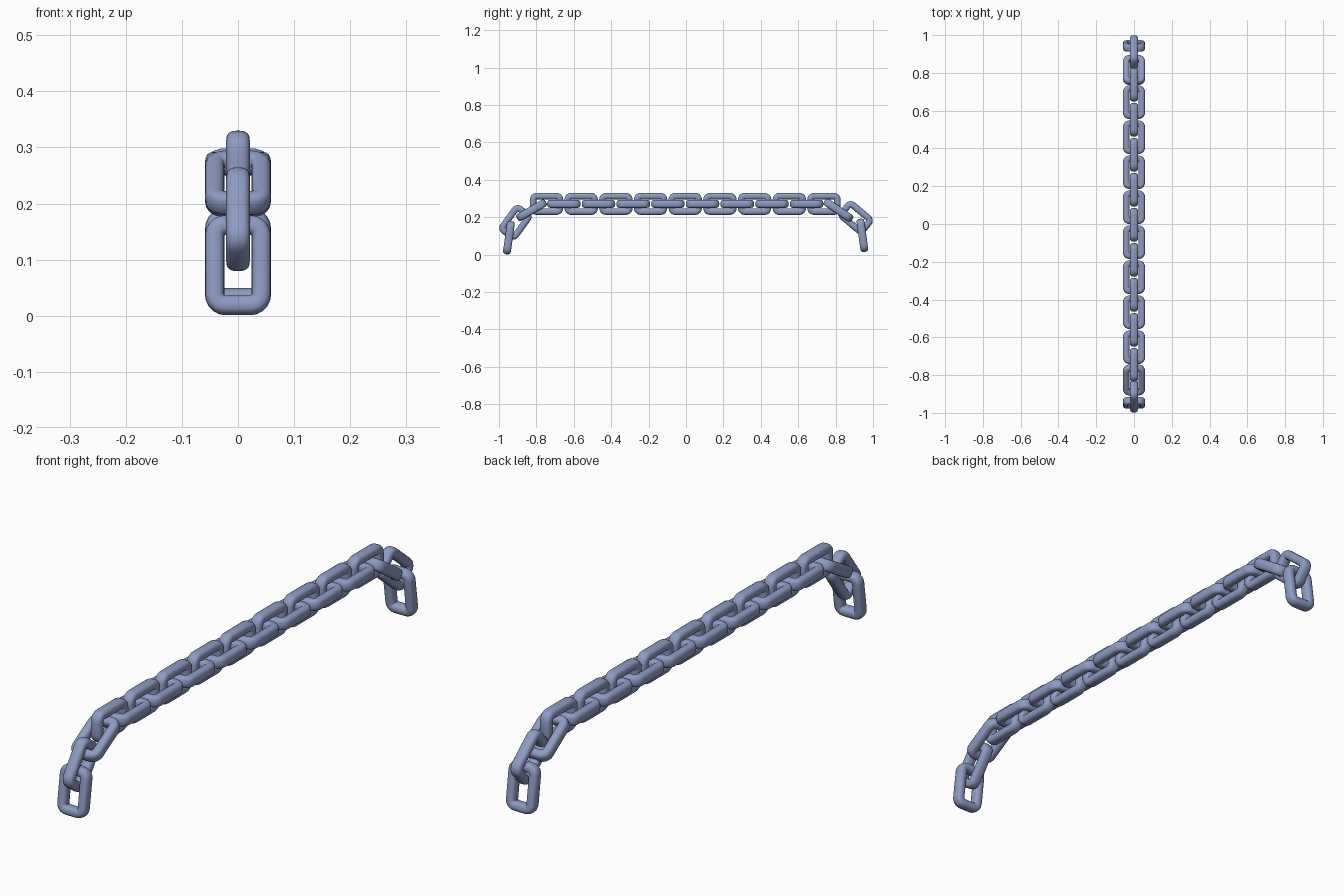
import bpy, bmesh, math
from mathutils import Vector, Matrix

if "Cube" in bpy.data.objects:
    bpy.data.objects.remove(bpy.data.objects["Cube"])

steel = bpy.data.materials.new("blue steel")
steel.diffuse_color = (0.27, 0.33, 0.54, 1)
steel.use_nodes = True
steel.node_tree.nodes["Principled BSDF"].inputs["Base Color"].default_value = steel.diffuse_color

LENGTH, WIDTH = 0.179, 0.118      # outer size of one link
TUBE_IN, TUBE_OUT = 0.0175, 0.021  # half thickness in and across the link plane
CORNER = 0.019                    # corner radius of the centre line
SIDES, STEPS = 16, 5


def make_link_mesh():
    """Rounded rectangular loop lying in XY, long along Y, with a squarish tube."""
    hx, hy = WIDTH / 2 - TUBE_IN, LENGTH / 2 - TUBE_IN
    path = []
    for i, (sx, sy) in enumerate([(1, 1), (-1, 1), (-1, -1), (1, -1)]):
        c = Vector((sx * (hx - CORNER), sy * (hy - CORNER), 0))
        for k in range(STEPS + 1):
            a = math.pi / 2 * (i + k / STEPS)
            n = Vector((math.cos(a), math.sin(a), 0))
            path.append((c + n * CORNER, n))

    def soft(v):
        return math.copysign(abs(v) ** 0.75, v)

    bm = bmesh.new()
    rings = []
    for p, n in path:
        ring = []
        for j in range(SIDES):
            t = 2 * math.pi * j / SIDES
            ring.append(bm.verts.new(p + n * TUBE_IN * soft(math.cos(t))
                                     + Vector((0, 0, TUBE_OUT * soft(math.sin(t))))))
        rings.append(ring)
    for i, a in enumerate(rings):
        b = rings[(i + 1) % len(rings)]
        for j in range(SIDES):
            k = (j + 1) % SIDES
            bm.faces.new((a[j], b[j], b[k], a[k]))
    bmesh.ops.recalc_face_normals(bm, faces=bm.faces)
    for f in bm.faces:
        f.smooth = True
    mesh = bpy.data.meshes.new("chain_link")
    bm.to_mesh(mesh)
    bm.free()
    mesh.materials.append(steel)
    return mesh


link_mesh = make_link_mesh()


def link(name, y, z, upright=False, tilt=0):
    """Place a link; tilt raises its +y end, upright turns it on its long axis."""
    ob = bpy.data.objects.new(name, link_mesh)
    bpy.context.collection.objects.link(ob)
    roll = Matrix.Rotation(math.pi / 2 if upright else 0, 4, 'Y')
    ob.matrix_world = (Matrix.Translation((0, y, z))
                       @ Matrix.Rotation(math.radians(tilt), 4, 'X') @ roll)


# straight run: alternating upright and flat links
for i in range(17):
    up = i % 2 == 0
    link("upright_link" if up else "flat_link", -0.004 + (i - 8) * 0.0927, 0.271, up)

# drooping front end
link("front_bend_flat_link", -0.826, 0.237, False, 30)
link("front_bend_upright_link", -0.912, 0.172, True, 54)
link("front_hanging_link", -0.947, 0.09, False, 82)

# drooping back end
link("back_bend_flat_link", 0.815, 0.237, False, -34)
link("back_bend_upright_link", 0.907, 0.198, True, -40)
link("back_hanging_link", 0.943, 0.103, False, -82)
